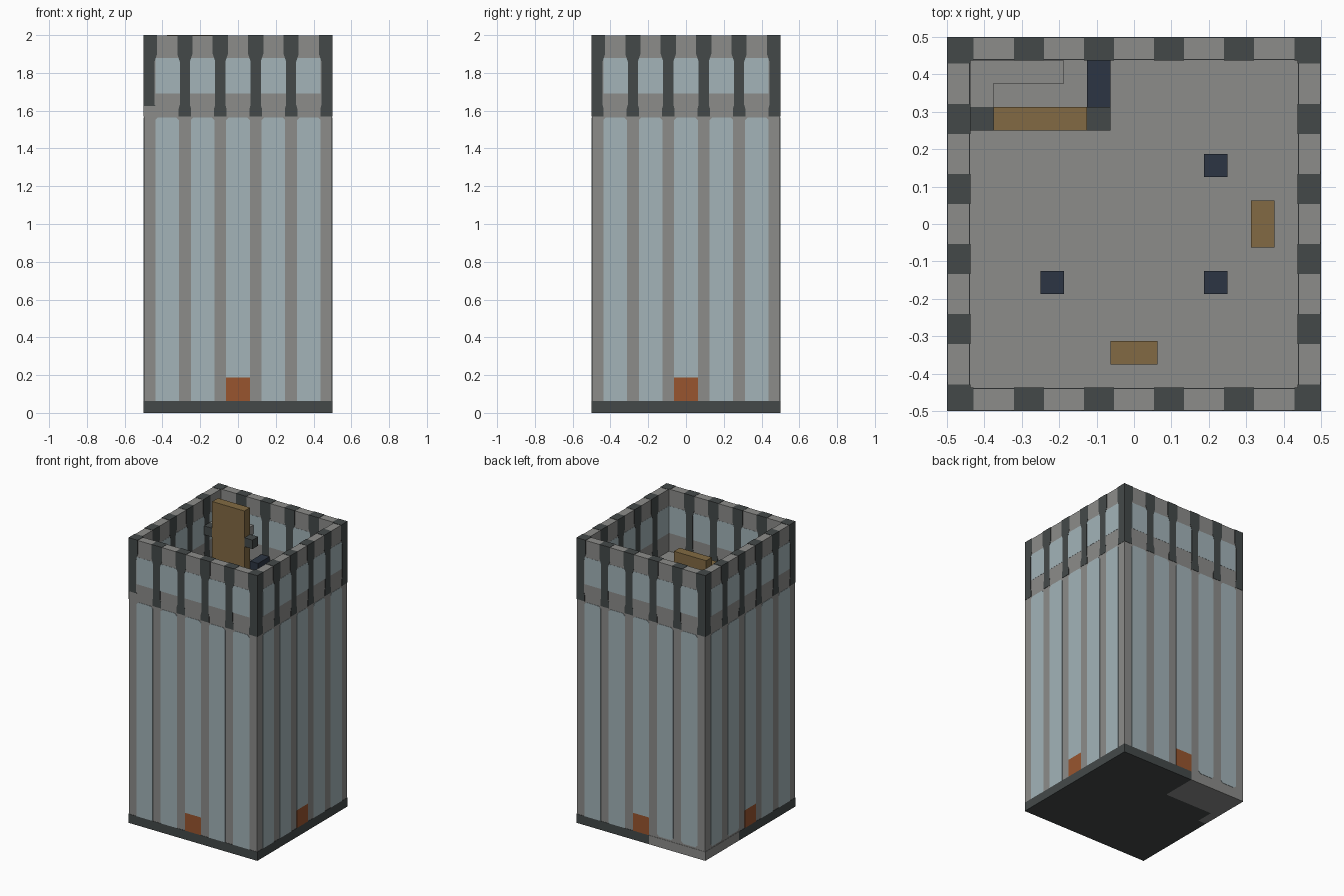
import bpy, bmesh
from mathutils import Matrix
from math import pi

cube = bpy.data.objects.get("Cube")
if cube:
    bpy.data.objects.remove(cube)

U = 1 / 16      # building module
T = 0.002       # thickness of painted plates
FLOOR = 25 * U


def material(name, hexcode):
    rgb = [int(hexcode[i:i + 2], 16) / 255 for i in (0, 2, 4)]
    col = [c / 12.92 if c < 0.04 else ((c + 0.055) / 1.055) ** 2.4 for c in rgb] + [1]
    m = bpy.data.materials.new(name)
    m.use_nodes = True
    m.diffuse_color = col
    m.node_tree.nodes["Principled BSDF"].inputs["Base Color"].default_value = col
    return m


GRAY = material("stone gray", "8c8c8a")
DARK = material("dark gray", "444949")
PALE = material("pale blue glass", "a3b4b9")
ORANGE = material("door orange", "98552f")
BROWN = material("wood brown", "826a43")
NAVY = material("navy", "2c3543")


def finish(name, bm, mat):
    bmesh.ops.recalc_face_normals(bm, faces=bm.faces)
    me = bpy.data.meshes.new(name)
    bm.to_mesh(me)
    bm.free()
    me.materials.append(mat)
    ob = bpy.data.objects.new(name, me)
    bpy.context.collection.objects.link(ob)
    return ob


def add_prism(bm, pts, vec, matrix=Matrix()):
    face = bm.faces.new([bm.verts.new(p) for p in pts])
    new = bmesh.ops.extrude_face_region(bm, geom=[face])["geom"]
    top = [v for v in new if isinstance(v, bmesh.types.BMVert)]
    bmesh.ops.translate(bm, verts=top, vec=vec)
    bmesh.ops.transform(bm, matrix=matrix, verts=list(face.verts) + top)


def boxes(name, mat, *extents):
    """Boxes given as x0, x1, y0, y1, z0, z1."""
    bm = bmesh.new()
    for a, b, c, d, e, f in extents:
        add_prism(bm, [(a, c, e), (b, c, e), (b, d, e), (a, d, e)], (0, 0, f - e))
    return finish(name, bm, mat)


def plates(name, mat, outline, near, depth):
    """Wall plates on all four sides; outline(side) lists (u, z) polygons."""
    bm = bmesh.new()
    for side in range(4):
        turn = Matrix.Rotation(side * pi / 2, 4, "Z")
        for poly in outline(side):
            add_prism(bm, [(u, -near, z) for u, z in poly], (0, depth, 0), turn)
    return finish(name, bm, mat)


def rect(u0, u1, z0, z1):
    return [(u0, z0), (u1, z0), (u1, z1), (u0, z1)]


# Tower body with recessed roof deck
body = bmesh.new()
h = 0.5 - T
add_prism(body, [(-h, -h, U), (h, -h, U), (h, h, U), (-h, h, U)], (0, 0, 2 - T - U))
body.faces.ensure_lookup_table()
roof = max(body.faces, key=lambda f: f.calc_center_median().z)
bmesh.ops.inset_region(body, faces=[roof], thickness=U - 2 * T, use_even_offset=True)
bottom = bmesh.ops.extrude_face_region(body, geom=[roof])["geom"]
bmesh.ops.translate(body, vec=(0, 0, FLOOR - 2 + T),
                    verts=[v for v in bottom if isinstance(v, bmesh.types.BMVert)])
bmesh.ops.delete(body, geom=[f for f in [roof] if f.is_valid], context="FACES")
finish("tower_body", body, GRAY)

# Two-tone base slab
notch = [(-1, 8), (-1, 4), (-7, 4), (-7, 2), (-8, 2)]
for name, mat, corners in (
        ("base_dark", DARK, [(-8, -8), (8, -8), (8, 8)] + notch),
        ("base_corner", GRAY, [(-8, 8)] + notch)):
    bm = bmesh.new()
    add_prism(bm, [(x * U, y * U, 0) for x, y in corners], (0, 0, U))
    finish(name, bm, mat)


# Tall glass panels with clipped corners
def panels(side):
    result = []
    for i in range(-2, 3):
        c, w, k, top = i * 3 * U, U, 0.015, 1.565
        rounded = (side == 2 and i > 0) or (side == 3 and i < 0)
        base = 3 * U if i == 0 else U
        poly = [(c + w, top - k), (c + w - k, top), (c - w + k, top), (c - w, top - k)]
        if rounded:
            base += 0.012
            poly += [(c - w, base + k), (c - w + k, base), (c + w - k, base), (c + w, base + k)]
        else:
            poly += [(c - w, base), (c + w, base)]
        result.append(poly)
    return result


plates("glass_panels", PALE, panels, 0.5, T)
plates("doors", ORANGE, lambda s: [rect(-U, U, U, 3 * U)], 0.5, T)

# Upper window bands, outside and inside
plates("window_band_outer", PALE, lambda s: [rect(-7 * U, 7 * U, 1.69, 1.88)], 0.5 - T / 2, T / 2)
plates("window_band_inner", PALE, lambda s: [rect(-7 * U, 7 * U, 1.69, 1.88)],
       7 * U + T, T / 2)

# Dark flared columns around the parapet
FLARE = [(1.57, 0.033), (1.61, 0.033), (1.63, 0.027), (1.86, 0.027), (1.9, 0.04), (2, 0.04)]


def column(c, low=1.57):
    def edge(sign, w):
        if abs(c) > 0.4 and c * sign > 0:
            return 0.5 * sign
        return c + sign * w
    prof = [(max(z, low), w) for z, w in FLARE if z >= low or z == 1.61]
    return [(edge(1, w), z) for z, w in prof] + [(edge(-1, w), z) for z, w in reversed(prof)]


CENTRES = [(i - 2.5) * 3 * U for i in range(6)]


def outer_columns(side):
    return [column(c, 1.625 if side == 0 and i == 0 else 1.57) for i, c in enumerate(CENTRES)]


plates("columns_outer", DARK, outer_columns, 0.5, T)
plates("columns_inner", DARK, lambda s: [column(c) for c in CENTRES[1:5]], 7 * U + 2 * T, 2 * T)


# Dark caps along the rim
def caps(side):
    return [rect(max(c - 0.04, -0.5), min(c + 0.04, 0.5), 2 - T, 2) for c in CENTRES]


plates("rim_caps", DARK, caps, 0.5, U)


# Roof deck furniture, in module units
def deck(name, mat, *items):
    boxes(name, mat, *[[v * U for v in item] for item in items])


deck("tall_board", BROWN, (-6, -2, 4, 5, 25, 32))
deck("board_brackets", DARK, (-7, -6, 4, 5, 28, 29), (-2, -1, 4, 5, 28, 29))
deck("corner_shelf", GRAY, (-7, -3, 6, 7, 28, 29), (-7, -6, 5, 6, 28, 29))
deck("low_bench", NAVY, (-2, -1, 5, 7, 25, 26))
deck("small_blocks", NAVY, (3, 4, 2, 3, 25, 26), (3, 4, -3, -2, 25, 26), (-4, -3, -3, -2, 25, 26))
deck("wood_benches", BROWN, (5, 6, -1, 1, 25, 26), (-1, 1, -6, -5, 25, 26))
